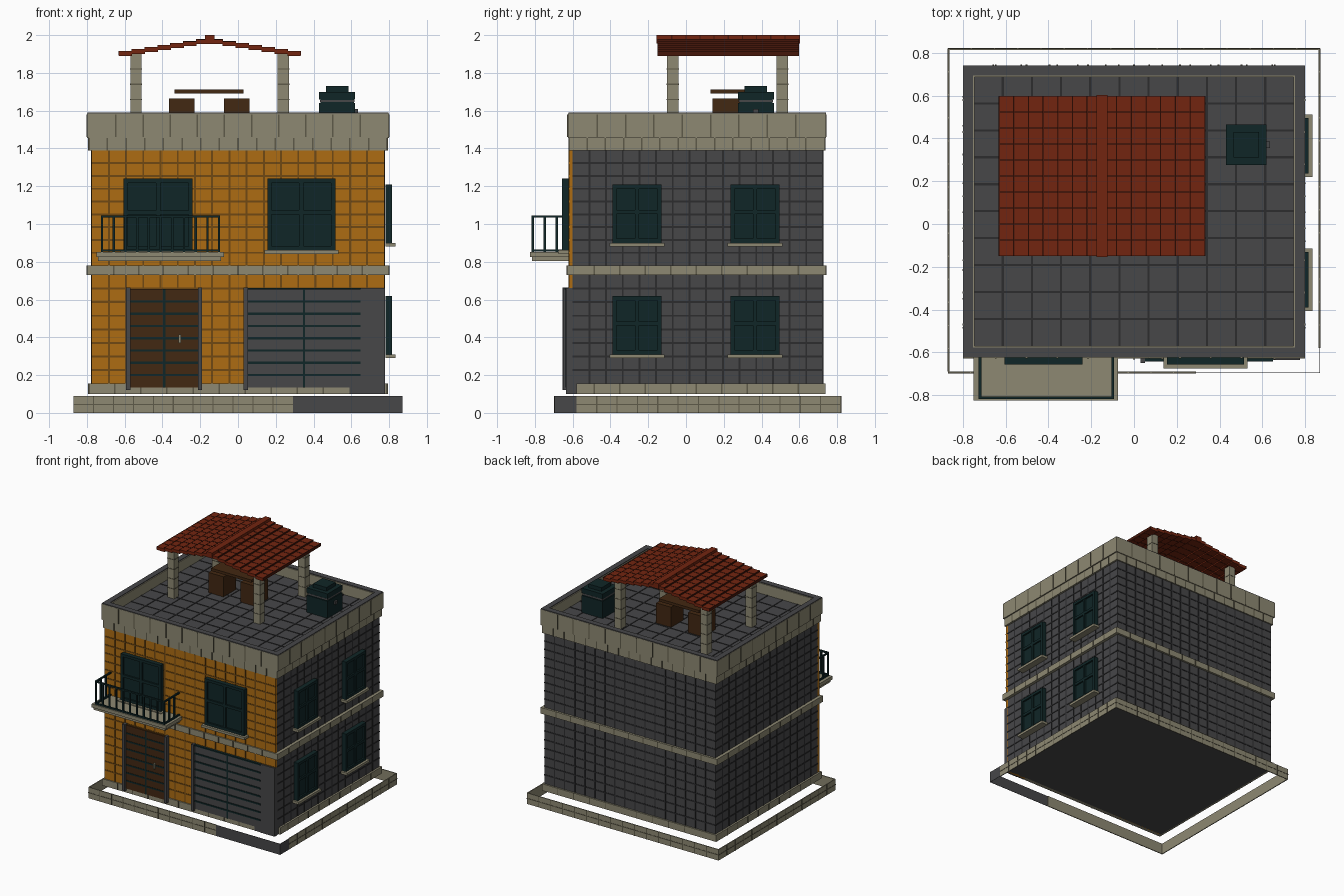
import bpy
import bmesh
from mathutils import Vector

if "Cube" in bpy.data.objects:
    bpy.data.objects.remove(bpy.data.objects["Cube"])


def material(name, r, g, b):
    m = bpy.data.materials.new(name)
    m.use_nodes = True
    m.diffuse_color = (r, g, b, 1)
    m.node_tree.nodes["Principled BSDF"].inputs["Base Color"].default_value = (r, g, b, 1)
    return m


ochre = material("ochre_brick", .42, .15, .006)
ochre_line = material("ochre_mortar", .16, .065, .006)
stone = material("pale_stone", .27, .25, .17)
stone_line = material("stone_joint", .11, .10, .065)
slate = material("dark_grey", .063, .063, .066)
slate_line = material("grey_joint", .025, .025, .027)
teal = material("dark_teal", .005, .019, .020)
wood = material("dark_wood", .055, .021, .006)
red = material("roof_red", .17, .018, .005)
red_line = material("roof_shadow_red", .06, .008, .003)


def boxes(name, mat, items):
    """One object from boxes given as x0, x1, y0, y1, z0, z1."""
    bm = bmesh.new()
    for x0, x1, y0, y1, z0, z1 in items:
        made = bmesh.ops.create_cube(bm, size=1)
        for v in made["verts"]:
            v.co = Vector(((x0 + x1) / 2 + v.co.x * (x1 - x0),
                           (y0 + y1) / 2 + v.co.y * (y1 - y0),
                           (z0 + z1) / 2 + v.co.z * (z1 - z0)))
    mesh = bpy.data.meshes.new(name)
    bm.to_mesh(mesh)
    bm.free()
    mesh.materials.append(mat)
    ob = bpy.data.objects.new(name, mesh)
    bpy.context.collection.objects.link(ob)
    return ob


def ring(x0, x1, y0, y1, t, z0, z1):
    return [(x0, x1, y0, y0 + t, z0, z1), (x0, x1, y1 - t, y1, z0, z1),
            (x0, x0 + t, y0 + t, y1 - t, z0, z1), (x1 - t, x1, y0 + t, y1 - t, z0, z1)]


def steps(a, b, d):
    n = max(1, round((b - a) / d))
    return [a + (b - a) * i / n for i in range(1, n)]


def on_plane(axis, p, u0, u1, v0, v1, t=.003):
    """A plate of half thickness t lying on the plane axis = p."""
    if axis == "x":
        return (p - t, p + t, u0, u1, v0, v1)
    if axis == "y":
        return (u0, u1, p - t, p + t, v0, v1)
    return (u0, u1, v0, v1, p - t, p + t)


def joints(name, mat, axis, p, u0, u1, v0, v1, du=None, dv=None, w=.005):
    """Thin joint lines across a wall or floor."""
    items = []
    if du:
        items += [on_plane(axis, p, u - w, u + w, v0, v1) for u in steps(u0, u1, du)]
    if dv:
        items += [on_plane(axis, p, u0, u1, v - w, v + w) for v in steps(v0, v1, dv)]
    boxes(name, mat, items)


W, F, B = .775, -.62, .725           # half width, front and back of the house
BASE, BAND, TOP = .10, .73, 1.39     # storey heights
FLOOR, RIM = 1.5, 1.59

# House body and front facade
boxes("house_body", slate, [(-W, W, -.6, B, BASE, FLOOR)])
boxes("front_facade", ochre, [(-W, W, F, -.595, BASE, TOP)])
boxes("garage_pier", slate, [(.645, W + .002, F - .015, -.6, BASE, .66),
                             (.59, .65, F - .012, -.6, BASE, .15)])
for low, high, storey in ((.155, BAND, "lower"), (.78, TOP, "upper")):
    joints(storey + "_front_joints", ochre_line, "y", F, -W, W, low, high, .092, .07)
    joints(storey + "_back_joints", slate_line, "y", B, -W, W, low, high, .092, .07)
    for s, side in ((1, "left"), (-1, "right")):
        joints(f"{storey}_{side}_joints", slate_line, "x", s * W, -.6, B, low, high, .09, .07)

# Stone courses around the house
plinth = ring(-.79, .79, -.63, .738, .05, BASE, .155)
plinth[0] = (-.79, .59, -.63, -.58, BASE, .155)
boxes("plinth", stone, plinth)
boxes("floor_band", stone, ring(-.8, .8, -.63, .742, .05, BAND, .78))
boxes("parapet", stone, ring(-.79, .79, F, .735, .045, TOP, RIM - .006)
      + ring(-.8, .8, F - .005, .742, .054, 1.455, RIM - .006))
boxes("parapet_cap", slate, ring(-.798, .798, F - .003, .74, .045, RIM - .006, RIM))
for low, high, name, d in ((BASE, .155, "plinth", .14), (BAND, .78, "band", .13),
                           (TOP, 1.455, "parapet_foot", .1), (1.46, RIM - .01, "parapet", .15)):
    out = .79 if name in ("plinth", "parapet_foot") else .8
    front = F if name == "parapet_foot" else F - .006 if name == "parapet" else -.63
    back = .735 if out < .8 else .742
    end = .59 if name == "plinth" else .79
    joints(name + "_front_joints", stone_line, "y", front, -.79, end, low, high, d, w=.004)
    joints(name + "_back_joints", stone_line, "y", back, -.79, .79, low, high, d, w=.004)
    for s in (1, -1):
        joints(name + "_side_joints", stone_line, "x", s * out, F, .73, low, high, d, w=.004)

# Terrace floor tiles
joints("terrace_joints", slate_line, "z", FLOOR, -.75, .75, -.57, .69, .14, .127)

# Low kerb around the plot, with a dark driveway corner
K = .007
boxes("kerb", stone, [(-.87, .29, -.697, -.697 + K, 0, .09), (-.87, .87, .82 - K, .82, 0, .09),
                      (-.87, K - .87, -.69, .82, 0, .09), (.87 - K, .87, -.58, .82, 0, .09)])
boxes("driveway_kerb", slate, [(.29, .87, -.697, -.695, 0, .09),
                               (.868, .87, -.697, -.58, 0, .09)])
joints("kerb_front_joints", stone_line, "y", -.696, -.87, .29, 0, .09, .11, .045, .003)
joints("kerb_back_joints", stone_line, "y", .819, -.87, .87, 0, .09, .11, .045, .003)
joints("kerb_left_joints", stone_line, "x", .869, -.58, .82, 0, .09, .11, .045, .003)
joints("kerb_right_joints", stone_line, "x", -.869, -.69, .82, 0, .09, .11, .045, .003)


def window(name, axis, p, out, u0, u1, v0, v1):
    """Framed window with a cross bar and a stone sill, facing along out."""
    def slab(a, b, c, d, depth):
        return on_plane(axis, p + out * depth / 2, a, b, c, d, depth / 2)
    f, mid, bar = .022, (u0 + u1) / 2, v0 + (v1 - v0) * .53
    boxes(name + "_glass", teal, [slab(u0, u1, v0, v1, .022)])
    boxes(name + "_frame", teal, [
        slab(u0, u0 + f, v0, v1, .036), slab(u1 - f, u1, v0, v1, .036),
        slab(u0, u1, v0, v0 + f, .036), slab(u0, u1, v1 - f, v1, .036),
        slab(mid - f / 2, mid + f / 2, v0, v1, .034), slab(u0, u1, bar - f / 2, bar + f / 2, .034)])
    boxes(name + "_sill", stone, [slab(u0 - .016, u1 + .016, v0 - .02, v0, .055)])


# Windows
window("balcony_window", "y", F, -1, -.605, -.24, .86, 1.24)
window("front_window", "y", F, -1, .155, .515, .862, 1.24)
for y in (-.39, .235):
    for z in (.31, .90):
        window("side_window", "x", W + .005, 1, y, y + .26, z, z + .308)

# Entrance: double plank door between two jambs
boxes("entrance_door", wood, [(-.57, -.21, -.635, -.61, .135, .655)])
boxes("door_jambs", slate, [(x, x + .022, -.655, -.61, .12, .665) for x in (-.592, -.212)])
joints("door_seams", teal, "y", -.635, -.57, -.21, .135, .655, .18, .065, .006)
boxes("door_handle", stone, [(-.315, -.303, -.652, -.63, .37, .415)])

# Garage door
boxes("garage_door", slate, [(.05, .648, -.634, -.61, .135, .655)])
boxes("garage_jamb", slate, [(.03, .052, -.65, -.61, .12, .665)])
joints("garage_seams", teal, "y", -.636, .05, .648, .135, .655, .3, .065, .006)
boxes("garage_lintel", teal, [(.03, .65, -.642, -.61, .652, .662)])

# Balcony slab and railing
boxes("balcony_slab", stone, [(-.75, -.075, -.825, F, .825, .853),
                              (-.74, -.09, -.815, F, .805, .825)])
L, R, N, r = -.72, -.10, -.812, .006
rails = []
for z in (.86, 1.04):
    rails += [(L - r, R + r, N - r, N + r, z - r, z + r)]
    rails += [(x - r, x + r, N, F, z - r, z + r) for x in (L, R)]
rails += [(x - r, x + r, N - r, N + r, .853, 1.04) for x in [L, R] + steps(L, R, .065)]
rails += [(x - r, x + r, y - r, y + r, .853, 1.04) for x in (L, R) for y in steps(N, F, .064)]
boxes("balcony_railing", teal, rails)

# Canopy posts
posts = [(x, y) for x in (-.54, .24) for y in (-.07, .51)]
boxes("canopy_posts", stone, [(x - .03, x + .03, y - .03, y + .03, FLOOR, 1.9) for x, y in posts])
boxes("post_joints", stone_line, [(x - .032, x + .032, y - .032, y + .032, z - .003, z + .003)
                                  for x, y in posts for z in steps(FLOOR, 1.9, .08)])

# Tiled canopy roof: overlapping courses stepping up to the ridge
RX, RY0, RY1, course = -.15, -.15, .598, .0686
tiles, tile_lines = [], []
for s in (-1, 1):
    for i in range(7):
        a, b = sorted((RX + s * course * i, RX + s * course * (i + 1)))
        top = 1.978 - i * .0105
        tiles.append((a, b, RY0, RY1, top - .025, top))
        edge = b if s > 0 else a
        tile_lines.append((edge - .003, edge + .003, RY0, RY1, top - .022, top + .001))
        tile_lines += [(a, b, y - .004, y + .004, top - .026, top + .002)
                       for y in steps(RY0, RY1, .075)]
boxes("roof_tiles", red, tiles)
boxes("roof_tile_joints", red_line, tile_lines)
boxes("roof_ridge", red, [(RX - .025, RX + .025, RY0 - .005, RY1 + .005, 1.955, 2)])
boxes("ridge_joints", red_line, [(RX - .026, RX + .026, y - .003, y + .003, 1.96, 1.999)
                                 for y in steps(RY0, RY1, .075)])

# Terrace table and seats
boxes("table_top", wood, [(-.335, .03, .13, .31, 1.69, 1.712)])
boxes("seats", wood, [(x, x + .135, .14, .30, FLOOR, 1.665) for x in (-.365, -.075)])

# Water tank
boxes("water_tank", teal, [(.43, .62, .275, .465, FLOOR, 1.64), (.437, .613, .282, .458, 1.64, 1.66),
                           (.43, .62, .275, .465, 1.66, 1.70), (.465, .585, .31, .43, 1.70, 1.73)])
boxes("tank_hoops", slate, [(.434, .616, .279, .461, z, z + .012) for z in (1.57, 1.645)])
boxes("tank_outlet", slate, [(.61, .635, .355, .385, 1.585, 1.61)])
